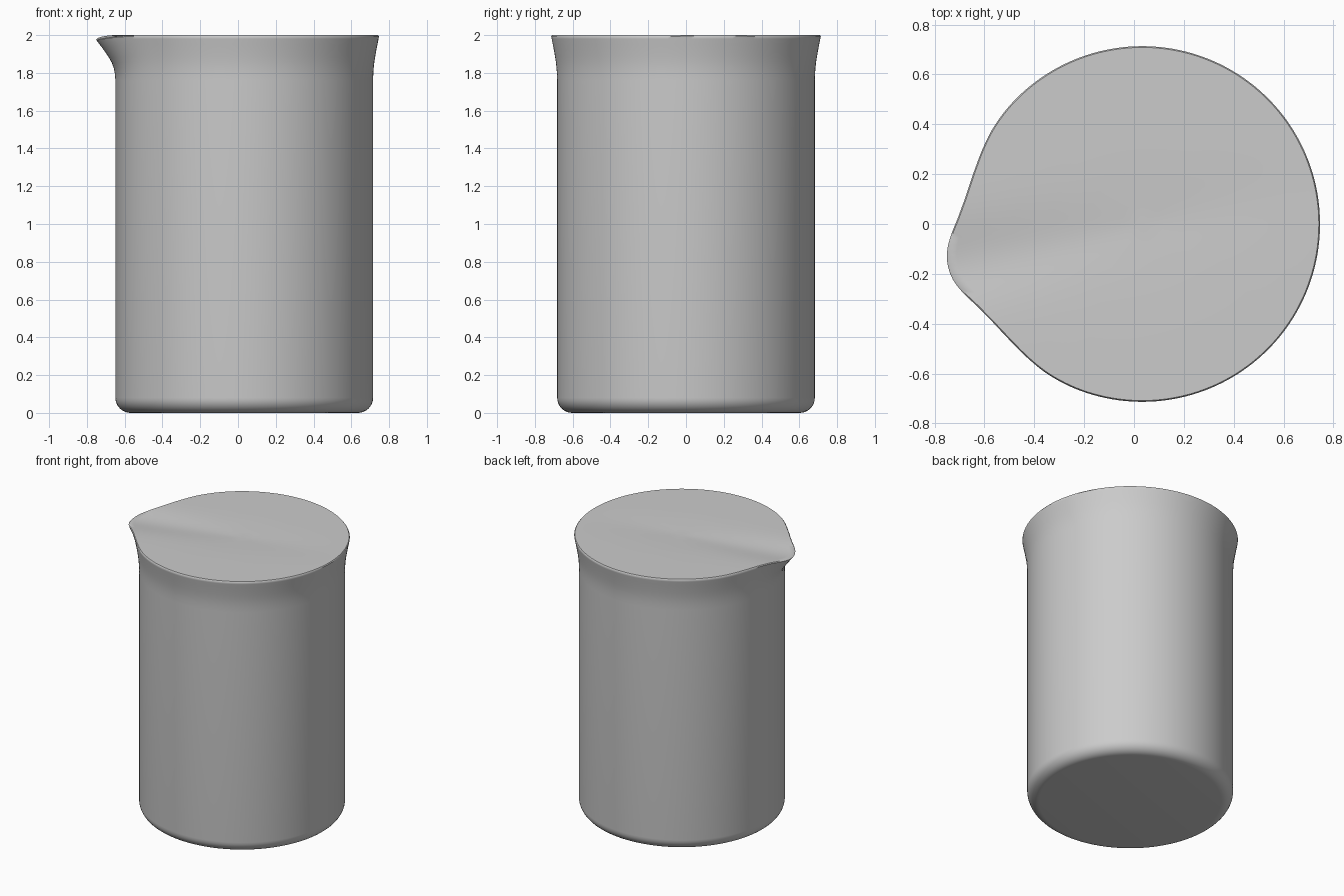
import bpy, bmesh, math

if "Cube" in bpy.data.objects:
    bpy.data.objects.remove(bpy.data.objects["Cube"])

CX, BODY_R, RIM_R, TOP = 0.033, 0.682, 0.7135, 2.0
SPOUT = math.radians(192.3)
N = 180
# Rim radius against degrees away from the spout
RIM = [(0, 0.799), (3, 0.796), (6, 0.785), (10, 0.763), (14, 0.740), (20, 0.719),
       (26, 0.709), (32, 0.706), (38, 0.708), (45, 0.712), (55, RIM_R), (180, RIM_R)]
# Flare amount against height
FLARE = [(1.76, 0), (1.80, 0.05), (1.83, 0.12), (1.86, 0.23), (1.89, 0.38),
         (1.92, 0.55), (1.95, 0.73), (1.98, 0.92), (1.994, 1.0)]


def lookup(table, x):
    for (x0, y0), (x1, y1) in zip(table, table[1:]):
        if x <= x1:
            return y0 + (y1 - y0) * (x - x0) / (x1 - x0)
    return table[-1][1]


def rim_radius(a):
    d = abs((math.degrees(a - SPOUT) + 180) % 360 - 180)
    return sum(lookup(RIM, abs(d + o)) for o in (-1.5, 0, 1.5)) / 3


def dip(a, r):
    # Shallow valley running from the spout across the top
    u, v = r * math.cos(a - SPOUT), r * math.sin(a - SPOUT)
    return 0.02 * math.exp(-(v / 0.15) ** 2) * max(0, min(1, (u + 0.7) / 1.45))


bm = bmesh.new()
angles = [SPOUT + 2 * math.pi * i / N for i in range(N)]


def ring(radius, height):
    return [bm.verts.new((CX + radius(a) * math.cos(a), radius(a) * math.sin(a), height(a)))
            for a in angles]


rings = []
# Rounded base edge
F = 0.08
for k in range(9):
    t = math.pi / 2 * k / 8
    rings.append(ring(lambda a: BODY_R - F + F * math.sin(t), lambda a: F - F * math.cos(t)))
# Straight wall, then flared lip with spout
for z, w in FLARE:
    s = (z - 1.76) / (TOP - 1.76)
    rings.append(ring(lambda a: BODY_R + (rim_radius(a) - BODY_R) * w,
                      lambda a: z - s * dip(a, rim_radius(a))))
# Closed top surface
for f in (0.993, 0.95, 0.85, 0.7, 0.5, 0.3, 0.12):
    rings.append(ring(lambda a: rim_radius(a) * f, lambda a: TOP - dip(a, rim_radius(a) * f)))

for lo, hi in zip(rings, rings[1:]):
    for i in range(N):
        j = (i + 1) % N
        bm.faces.new((lo[i], lo[j], hi[j], hi[i]))
bm.faces.new(rings[0][::-1])
centre = bm.verts.new((CX, 0, TOP - dip(0, 0)))
for i in range(N):
    bm.faces.new((rings[-1][i], rings[-1][(i + 1) % N], centre))
bmesh.ops.recalc_face_normals(bm, faces=bm.faces)

mesh = bpy.data.meshes.new("beaker")
bm.to_mesh(mesh)
bm.free()
beaker = bpy.data.objects.new("beaker", mesh)
bpy.context.collection.objects.link(beaker)
bpy.context.view_layer.objects.active = beaker
beaker.select_set(True)
bpy.ops.object.shade_smooth_by_angle(angle=math.radians(50))
